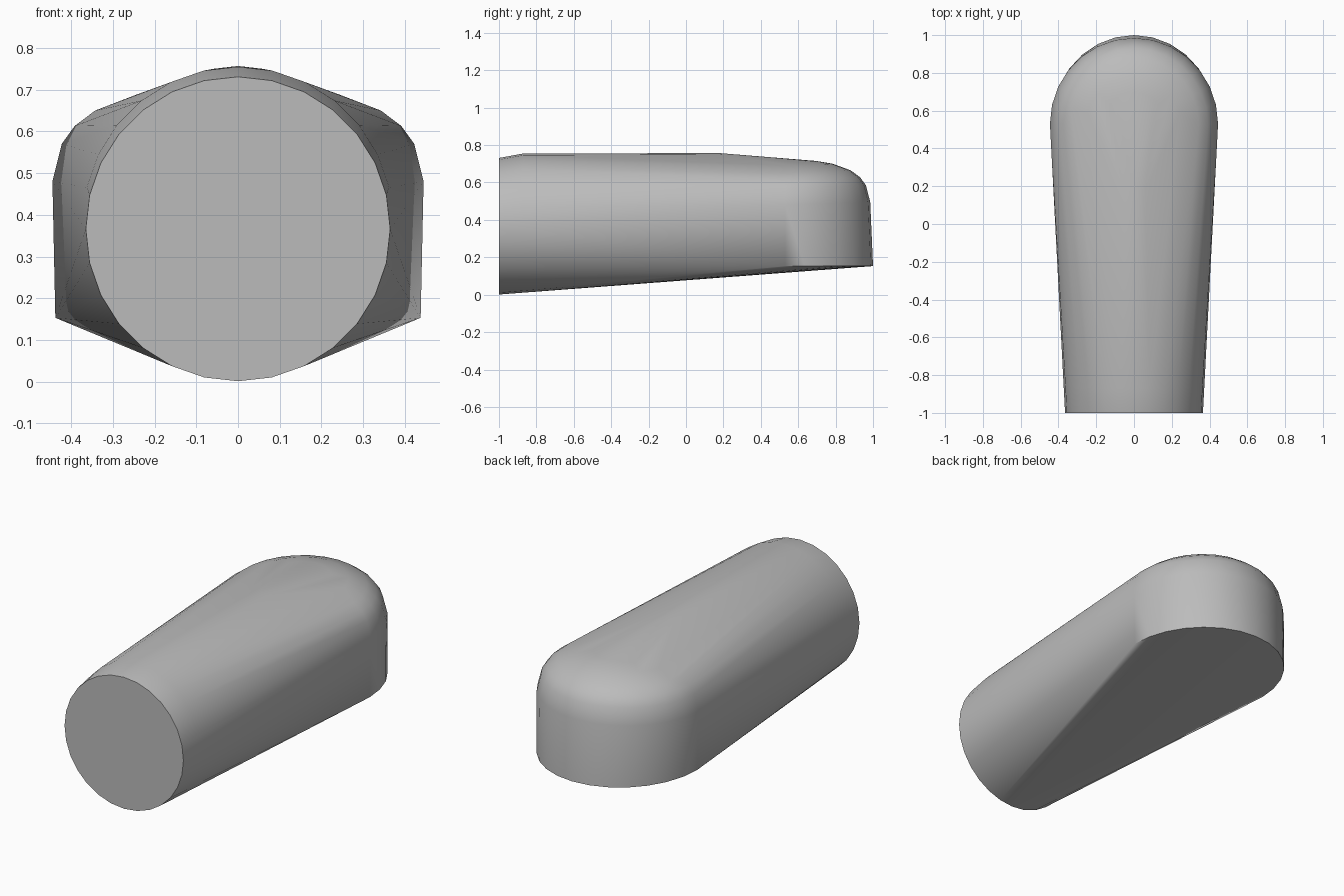
import bpy
import bmesh
from math import sin, cos, pi, radians

old = bpy.data.objects.get("Cube")
if old:
    bpy.data.objects.remove(old, do_unlink=True)

grey = bpy.data.materials.new("plain grey")
grey.use_nodes = True
colour = (0.5, 0.5, 0.5, 1)
grey.diffuse_color = colour
grey.node_tree.nodes["Principled BSDF"].inputs["Base Color"].default_value = colour

bm = bmesh.new()


def round_end(y, radius, z, sides=28):
    """Upright ring of the cylindrical front end."""
    for i in range(sides):
        a = 2 * pi * i / sides
        bm.verts.new((radius * sin(a), y, z + radius * cos(a)))


def dome_arc(scale, z, rx=0.445, ry=0.455, tilt=0.015, sides=14):
    """Level half ring of the rounded back end."""
    for i in range(sides + 1):
        a = pi * i / sides
        bm.verts.new((scale * rx * cos(a), 0.53 + scale * ry * sin(a), z + tilt * sin(a)))


# Front end: flat disc with a small rounded shoulder behind it
round_end(-1.0, 0.365, 0.366)
round_end(-0.87, 0.372, 0.383)

# Back end: flat-bottomed wall rising into a soft dome
dome_arc(1, 0.153, rx=0.438, ry=0.47, tilt=0)
for scale, z in ((1, 0.48), (0.95, 0.57), (0.88, 0.613), (0.77, 0.65), (0.56, 0.685), (0.37, 0.7)):
    dome_arc(scale, z)

# Crown where the straight top begins to slope down
for x, z in ((0, 0.757), (0.06, 0.75), (0.16, 0.718)):
    for side in (-1, 1):
        bm.verts.new((side * x, 0.18, z))

# Wrap one skin around all the sections
bmesh.ops.remove_doubles(bm, verts=bm.verts, dist=0.0005)
result = bmesh.ops.convex_hull(bm, input=bm.verts)
loose = {v for v in result["geom_interior"] + result["geom_unused"]
         if isinstance(v, bmesh.types.BMVert) and not v.link_faces}
bmesh.ops.delete(bm, geom=list(loose), context="VERTS")
bmesh.ops.dissolve_limit(bm, angle_limit=radians(0.5), verts=bm.verts, edges=bm.edges)
bmesh.ops.recalc_face_normals(bm, faces=bm.faces)

mesh = bpy.data.meshes.new("rounded_body")
bm.to_mesh(mesh)
bm.free()
mesh.materials.append(grey)
body = bpy.data.objects.new("rounded_body", mesh)
bpy.context.collection.objects.link(body)

bpy.ops.object.select_all(action="DESELECT")
body.select_set(True)
bpy.context.view_layer.objects.active = body
bpy.ops.object.shade_smooth_by_angle(angle=radians(35))
